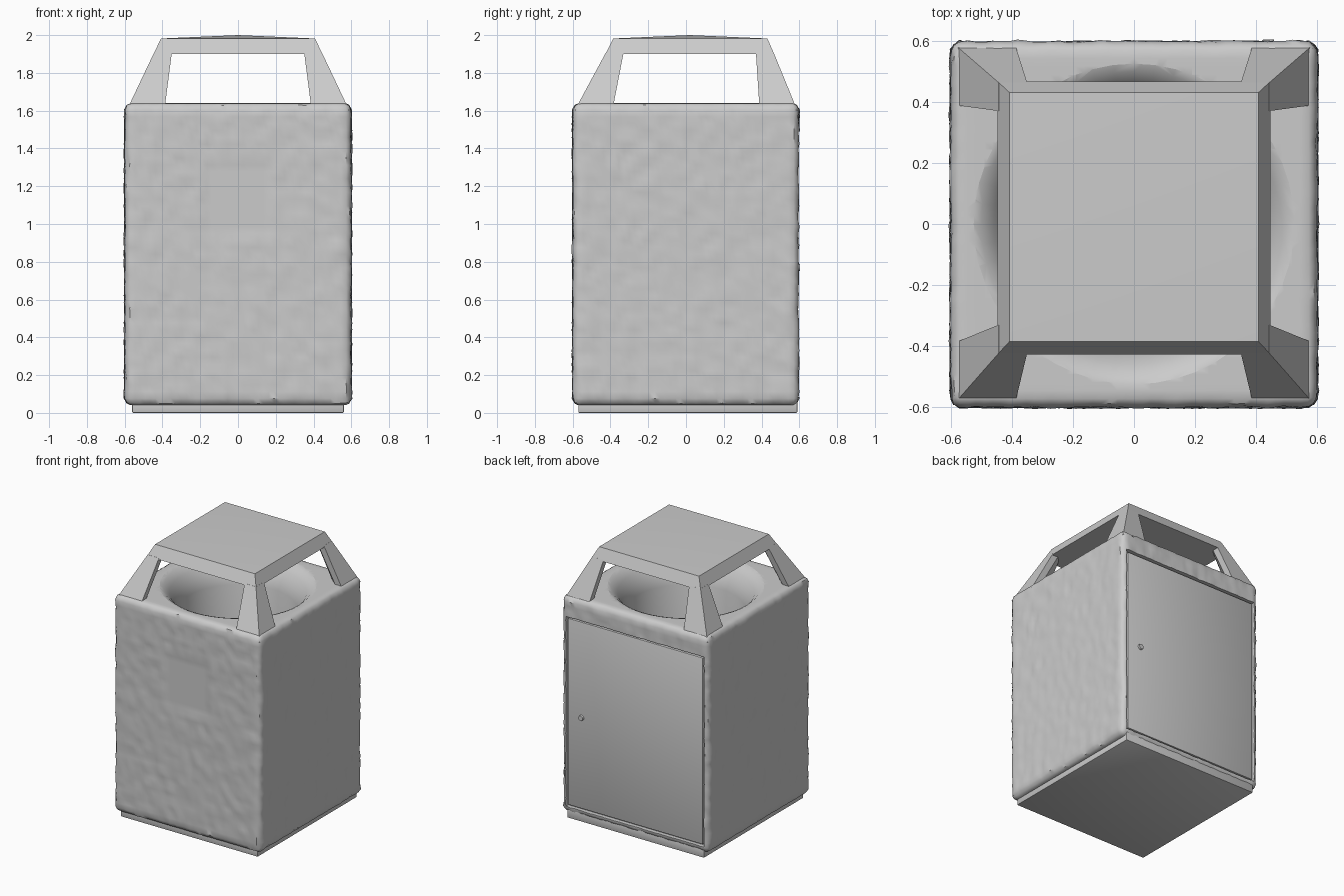
import bpy, bmesh, math
from mathutils import Vector, noise

if "Cube" in bpy.data.objects:
    bpy.data.objects.remove(bpy.data.objects["Cube"])


def make(name, bm, angle=35):
    bmesh.ops.recalc_face_normals(bm, faces=bm.faces)
    me = bpy.data.meshes.new(name)
    bm.to_mesh(me)
    bm.free()
    ob = bpy.data.objects.new(name, me)
    bpy.context.collection.objects.link(ob)
    smooth(ob, angle)
    return ob


def smooth(ob, angle):
    bpy.ops.object.select_all(action='DESELECT')
    bpy.context.view_layer.objects.active = ob
    ob.select_set(True)
    bpy.ops.object.shade_smooth_by_angle(angle=math.radians(angle))


def box(name, lo, hi, bevel=0.0):
    bm = bmesh.new()
    bmesh.ops.create_cube(bm, size=1)
    for v in bm.verts:
        v.co = Vector([lo[i] + (v.co[i] + 0.5) * (hi[i] - lo[i]) for i in range(3)])
    if bevel:
        bmesh.ops.bevel(bm, geom=bm.edges[:], offset=bevel, segments=2,
                        profile=0.5, affect='EDGES')
    return make(name, bm)


def hull(name, points):
    bm = bmesh.new()
    for p in points:
        bm.verts.new(p)
    bmesh.ops.convex_hull(bm, input=bm.verts[:])
    bmesh.ops.dissolve_limit(bm, angle_limit=0.01, verts=bm.verts[:], edges=bm.edges[:])
    return make(name, bm, 30)


def lathe(name, profile, n=48):
    bm = bmesh.new()
    rings = [[bm.verts.new((r * math.cos(math.tau * i / n), r * math.sin(math.tau * i / n), z))
              for i in range(n)] for r, z in profile]
    for a, b in zip(rings, rings[1:]):
        for i in range(n):
            j = (i + 1) % n
            bm.faces.new((a[i], a[j], b[j], b[i]))
    bm.faces.new(rings[0])
    bm.faces.new(rings[-1])
    return make(name, bm)


def cut(ob, cutter):
    cutter.hide_render = True
    m = ob.modifiers.new("cut", 'BOOLEAN')
    m.operation, m.solver, m.object = 'DIFFERENCE', 'EXACT', cutter
    bpy.ops.object.select_all(action='DESELECT')
    bpy.context.view_layer.objects.active = ob
    ob.select_set(True)
    bpy.ops.object.modifier_apply(modifier=m.name)
    bpy.data.objects.remove(cutter)


# Rough concrete body: rounded box with noise, smooth badge patch on the front
LO, HI, R = Vector((-0.6, -0.6, 0.04)), Vector((0.6, 0.598, 1.64)), 0.04
bm = bmesh.new()
bmesh.ops.create_cube(bm, size=1)
bmesh.ops.subdivide_edges(bm, edges=bm.edges[:], cuts=43, use_grid_fill=True)
for v in bm.verts:
    p = Vector([LO[i] + (v.co[i] + 0.5) * (HI[i] - LO[i]) for i in range(3)])
    core = Vector([min(max(p[i], LO[i] + R), HI[i] - R) for i in range(3)])
    n = (p - core).normalized()
    side = max(0.0, 1 - abs(n.z) ** 2)
    bump = 0.006 * noise.noise(p * 17) + 0.006 * noise.noise(p * 34 + Vector((5, 3, 1)))
    if n.y < -0.9 and abs(p.x) < 0.19 and 0.94 < p.z < 1.33:
        bump = -0.005
    v.co = core + n * (R + bump * side)
body = make("bin_body", bm, 40)

# Funnel and round waste opening
cut(body, lathe("opening_cutter", [(0.56, 1.68), (0.53, 1.642), (0.50, 1.630), (0.46, 1.59),
                                   (0.425, 1.53), (0.40, 1.46), (0.40, 0.3)]))
# Door recess in the back
cut(body, box("door_cutter", (-0.565, 0.568, 0.085), (0.565, 0.7, 1.49)))
smooth(body, 40)

# Door with lock
box("back_door", (-0.552, 0.55, 0.098), (0.552, 0.592, 1.477), 0.006)
bm = bmesh.new()
bmesh.ops.create_cone(bm, cap_ends=True, segments=12, radius1=0.022, radius2=0.018, depth=0.02)
for v in bm.verts:
    v.co = (v.co.x + 0.44, 0.594 + v.co.z, v.co.y + 0.77)
make("door_lock", bm)

# Plinth
box("base_plinth", (-0.56, -0.57, 0), (0.56, 0.59, 0.07), 0.006)

# Roof: tapered slab with a very shallow pyramid top
CY = 0.02


def ring(h, z, cy):
    return [(sx * h, cy + sy * h, z) for sx in (-1, 1) for sy in (-1, 1)]


hull("roof_slab", ring(0.447, 1.90, CY) + ring(0.408, 1.982, CY + 0.003) + [(0, CY, 2.0)])

# Four tapered corner legs
for sx, nx in ((-1, "left"), (1, "right")):
    for sy, ny in ((-1, "front"), (1, "back")):
        pts = []
        for z, out, inn, deep, cy in ((1.60, 0.59, 0.39, 0.46, 0.0),
                                      (1.91, 0.443, 0.35, 0.37, CY)):
            for x, y in ((out, out), (out, inn), (inn, out), (deep, deep),
                         (out - 0.05, inn), (inn, out - 0.05)):
                pts.append((sx * x, cy + sy * y, z))
        hull(f"{ny}_{nx}_roof_leg", pts)
